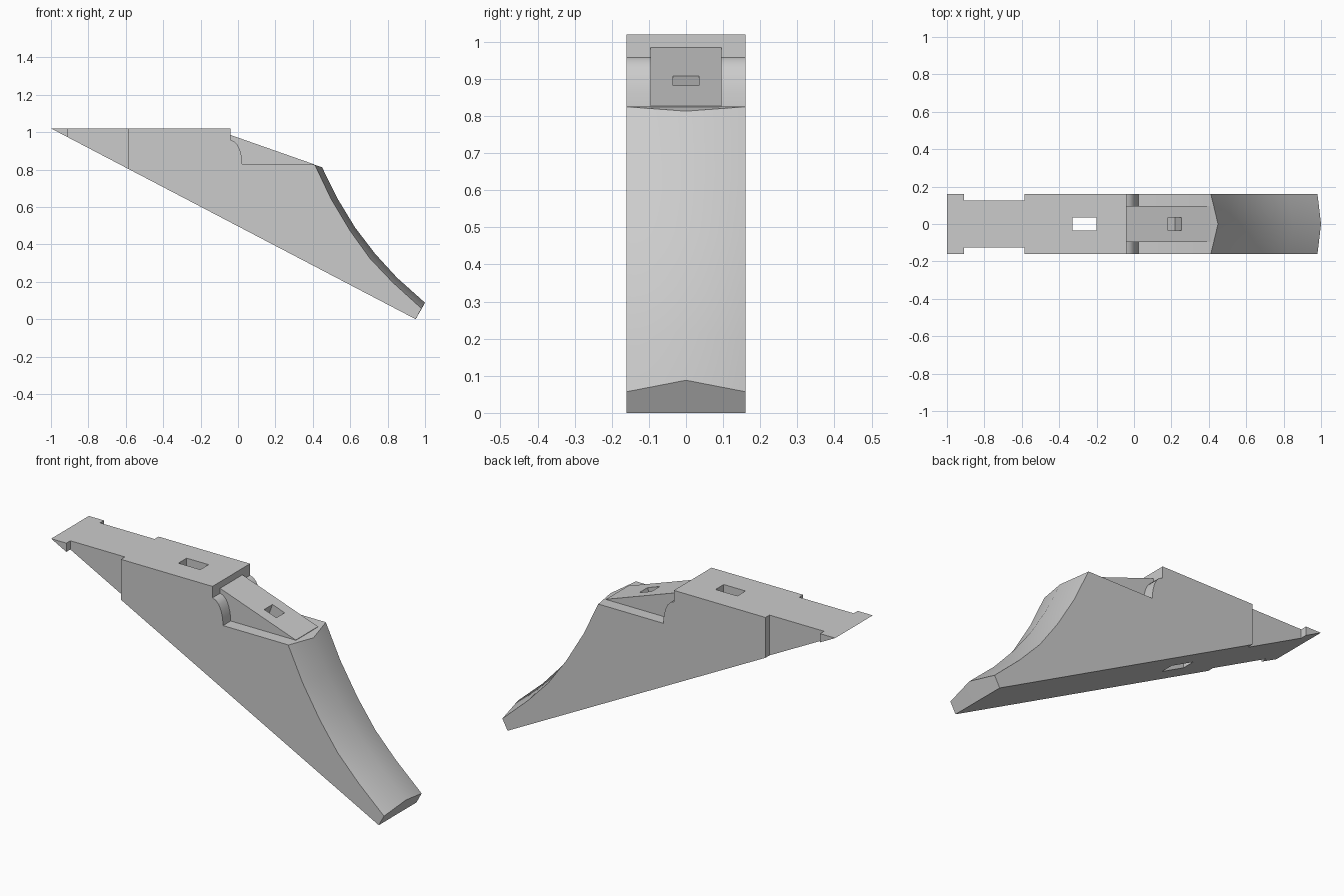
import bpy, bmesh, math
from mathutils import Matrix

default = bpy.data.objects.get("Cube")
if default:
    bpy.data.objects.remove(default, do_unlink=True)

HALF = 0.16  # half width of the body

grey = bpy.data.materials.new("light grey")
grey.use_nodes = True
grey.diffuse_color = (0.6, 0.6, 0.6, 1)
grey.node_tree.nodes["Principled BSDF"].inputs["Base Color"].default_value = (0.6, 0.6, 0.6, 1)


def finish(name, bm):
    bmesh.ops.recalc_face_normals(bm, faces=bm.faces)
    mesh = bpy.data.meshes.new(name)
    bm.to_mesh(mesh)
    bm.free()
    mesh.materials.append(grey)
    obj = bpy.data.objects.new(name, mesh)
    bpy.context.collection.objects.link(obj)
    return obj


def loft(name, sections):
    """Join (y, xz profile) sections with quads and cap both ends."""
    bm = bmesh.new()
    rings = [[bm.verts.new((x, y, z)) for x, z in prof] for y, prof in sections]
    n = len(rings[0])
    for a, b in zip(rings, rings[1:]):
        for i in range(n):
            j = (i + 1) % n
            bm.faces.new((a[i], a[j], b[j], b[i]))
    bm.faces.new(rings[0])
    bm.faces.new(rings[-1][::-1])
    return finish(name, bm)


def box(name, centre, size, tilt=0):
    bm = bmesh.new()
    m = (Matrix.Translation(centre) @ Matrix.Rotation(tilt, 4, 'Y')
         @ Matrix.Diagonal((*size, 1)))
    bmesh.ops.create_cube(bm, size=1, matrix=m)
    return finish(name, bm)


def combine(target, tool, operation):
    tool.hide_render = True
    mod = target.modifiers.new(operation.lower(), 'BOOLEAN')
    mod.operation, mod.object, mod.solver = operation, tool, 'EXACT'
    bpy.context.view_layer.objects.active = target
    bpy.ops.object.modifier_apply(modifier=mod.name)
    bpy.data.objects.remove(tool, do_unlink=True)


# Body: side profile with rounded shoulder, lofted over a ridged curved face
shoulder = [(-0.04 + 0.063 * math.sin(a), 0.826 + 0.132 * math.cos(a))
            for a in (math.radians(18 * i) for i in range(6))]
upper = [(-1, 1.02), (-0.04, 1.02)] + shoulder + [(0.405, 0.826)]
edge_curve = [(0.411, 0.825), (0.497, 0.644), (0.599, 0.473),
              (0.706, 0.324), (0.829, 0.195), (0.981, 0.057)]
ridge_curve = [(0.449, 0.813), (0.529, 0.65), (0.626, 0.49),
               (0.733, 0.35), (0.85, 0.222), (1.0, 0.088)]
side = upper + edge_curve + [(0.95, 0)]
middle = upper + ridge_curve + [(0.95, 0)]
body = loft("wedge_body", [(-HALF, side), (0, middle), (HALF, side)])

# Narrow sloping ramp on the step
ramp = [(-0.06, 0.992), (0.41, 0.827), (0.41, 0.75), (-0.06, 0.75)]
combine(body, loft("ramp", [(-0.095, ramp), (0.095, ramp)]), 'UNION')

# Recessed sides of the tail
for s in (-1, 1):
    combine(body, box("tail_cutter", (-0.7475, s * 0.226, 0.9), (0.325, 0.2, 0.6)), 'DIFFERENCE')

# Through slot in the flat top and a blind slot in the ramp
combine(body, box("slot_cutter", (-0.265, 0, 0.8), (0.13, 0.07, 0.8)), 'DIFFERENCE')
slope = math.atan2(0.165, 0.47)
combine(body, box("ramp_slot_cutter", (0.217, 0, 0.895), (0.077, 0.07, 0.2), slope), 'DIFFERENCE')

# Smooth the curved faces, keep other edges crisp
bpy.ops.object.select_all(action='DESELECT')
body.select_set(True)
bpy.context.view_layer.objects.active = body
bpy.ops.object.shade_smooth_by_angle(angle=math.radians(32))
